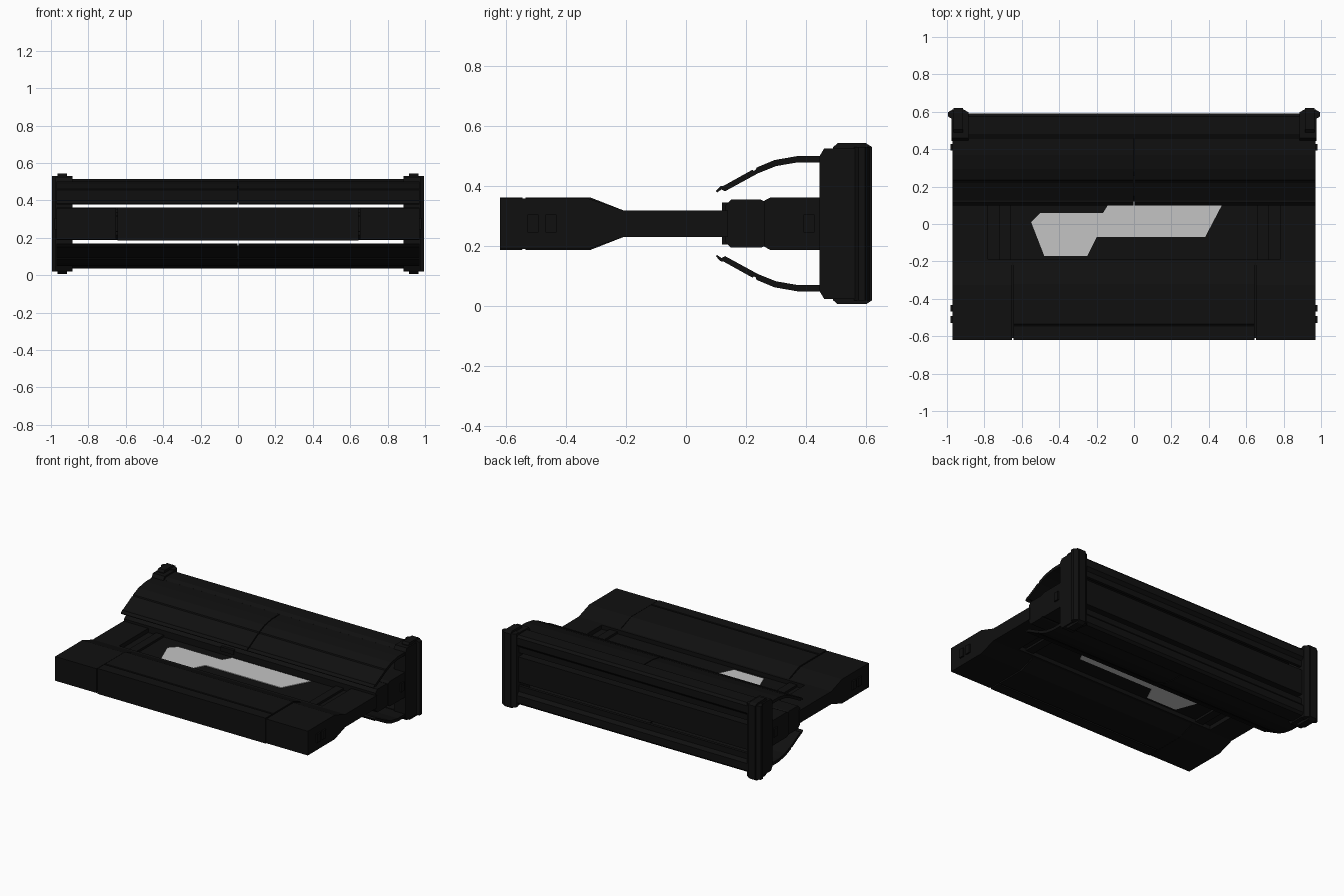
import bpy
import bmesh
from mathutils import Vector

cube = bpy.data.objects.get("Cube")
if cube:
    bpy.data.objects.remove(cube, do_unlink=True)

ZC = 0.275  # height of the mid plane


def material(name, value):
    m = bpy.data.materials.new(name)
    m.use_nodes = True
    colour = (value, value, value, 1)
    m.diffuse_color = colour
    m.node_tree.nodes["Principled BSDF"].inputs["Base Color"].default_value = colour
    return m


black = material("matte black", 0.005)
grey = material("light grey", 0.55)


def prism(name, points, depth, mat=black):
    """Close a 3D outline into a face and extrude it by a vector."""
    bm = bmesh.new()
    face = bm.faces.new([bm.verts.new(p) for p in points])
    out = bmesh.ops.extrude_face_region(bm, geom=[face])
    verts = [g for g in out["geom"] if isinstance(g, bmesh.types.BMVert)]
    bmesh.ops.translate(bm, verts=verts, vec=Vector(depth))
    bmesh.ops.recalc_face_normals(bm, faces=bm.faces)
    mesh = bpy.data.meshes.new(name)
    bm.to_mesh(mesh)
    bm.free()
    mesh.materials.append(mat)
    ob = bpy.data.objects.new(name, mesh)
    bpy.context.collection.objects.link(ob)
    return ob


def along_x(name, profile, x0, x1, flip=1):
    """Profile of (y, height above mid plane), swept across x."""
    pts = [(x0, y, ZC + flip * h) for y, h in profile]
    return prism(name, pts, (x1 - x0, 0, 0))


def along_z(name, outline, z0, z1, mat=black):
    return prism(name, [(x, y, z0) for x, y in outline], (0, 0, z1 - z0), mat)


def box(name, x0, x1, y0, y1, h0, h1, flip=1):
    return along_x(name, [(y0, h0), (y1, h0), (y1, h1), (y0, h1)], x0, x1, flip)


def symmetric(half):
    return half + [(y, -h) for y, h in reversed(half)]


# Front grip: broad centre section and two outer sections, parted by seams
centre = [(-0.62, 0.088), (-0.546, 0.088), (-0.543, 0.08), (-0.537, 0.08),
          (-0.534, 0.088), (-0.32, 0.088), (-0.205, 0.043)]
outer = [(-0.62, 0.084), (-0.325, 0.084), (-0.205, 0.043)]
along_x("front_grip_centre", symmetric(centre), -0.645, 0.645)
box("front_grip_core", -0.66, 0.66, -0.61, -0.22, -0.04, 0.04)

# Rear spine with a stepped front edge
spine = [(0.26, 0.076), (0.28, 0.087), (0.575, 0.087)]
along_x("rear_spine", symmetric(spine), -0.9, 0.9)
ledge = [(0.13, 0.06), (0.15, 0.08), (0.25, 0.08), (0.28, 0.065)]
along_x("rear_ledge", symmetric(ledge), -0.9, 0.9)

# Recessed middle deck with a raised rim
box("deck_floor", -0.8, 0.8, -0.22, 0.15, -0.015, 0.015)
box("deck_front_rim", -0.8, 0.8, -0.22, -0.19, -0.044, 0.044)
inlay = [(-0.55, 0.01), (-0.5, 0.06), (-0.165, 0.06), (-0.14, 0.1), (-0.13, 0.12),
         (0.48, 0.12), (0.38, -0.07), (-0.2, -0.07), (-0.25, -0.17), (-0.48, -0.17)]
along_z("angular_inlay", inlay, ZC - 0.019, ZC + 0.019, grey)

# Curved covers and back beams, above and below
cover = [(0.1, 0.109), (0.115, 0.125), (0.125, 0.126), (0.222, 0.18), (0.226, 0.176),
         (0.232, 0.179), (0.235, 0.187), (0.295, 0.212), (0.37, 0.225), (0.47, 0.226),
         (0.47, 0.204), (0.37, 0.204), (0.3, 0.192), (0.24, 0.168), (0.13, 0.108),
         (0.118, 0.114), (0.103, 0.104)]
beam = [(0.455, 0.2), (0.455, 0.226), (0.48, 0.24), (0.575, 0.24), (0.59, 0.225),
        (0.59, 0.175), (0.57, 0.155), (0.57, 0.115), (0.55, 0.115), (0.55, 0.19)]
for flip, level in ((1, "upper"), (-1, "lower")):
    for side, name in ((1, "left"), (-1, "right")):
        along_x(f"{level}_cover_{name}", cover, side * 0.003, side * 0.97, flip)
    along_x(f"{level}_back_beam", beam, -0.93, 0.93, flip)
    box(f"{level}_latch", -0.22, -0.12, 0.12, 0.15, 0.04, 0.07, flip)

# Parts repeated at both ends
bracket = [(0.445, 0.225), (0.46, 0.25), (0.59, 0.25)]
ridge = [(0.49, 0.255), (0.505, 0.268), (0.6, 0.268), (0.62, 0.255)]
column = [(0.885, 0.575), (0.91, 0.56), (0.97, 0.56), (0.995, 0.575),
          (0.995, 0.597), (0.97, 0.612), (0.91, 0.612), (0.885, 0.597)]
for s, name in ((1, "left"), (-1, "right")):
    along_x(f"front_grip_{name}", symmetric(outer), s * 0.651, s * 0.97)
    box(f"deck_side_{name}", s * 0.78, s * 0.97, -0.21, 0.14, -0.044, 0.044)
    box(f"deck_rail_{name}", s * 0.66, s * 0.72, -0.2, 0.14, -0.03, 0.03)
    along_x(f"ledge_end_{name}", symmetric(ledge), s * 0.9, s * 0.965)
    along_x(f"spine_end_{name}", symmetric(spine), s * 0.88, s * 0.97)
    along_x(f"post_bracket_{name}", symmetric(bracket), s * 0.885, s * 0.975)
    along_x(f"post_ridge_{name}", symmetric(ridge), s * 0.915, s * 0.965)
    along_z(f"post_column_{name}", [(s * x, y) for x, y in column],
            ZC - 0.255, ZC + 0.255)
    for i, y in enumerate((-0.51, -0.45, 0.41)):
        box(f"side_stud_{name}_{i + 1}", s * 0.965, s * 0.98, y - 0.018, y + 0.018,
            -0.03, 0.03)
